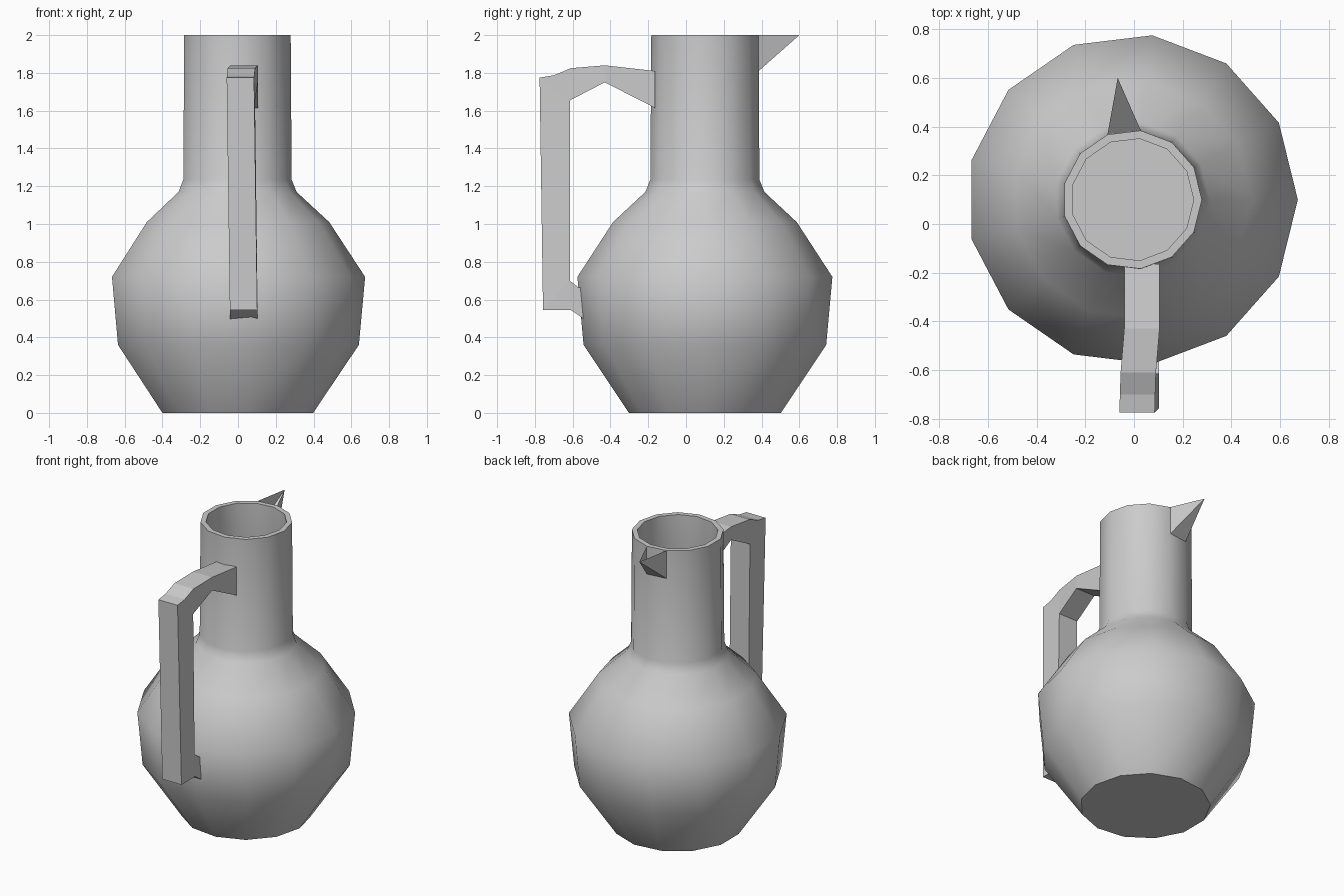
import bpy, bmesh
from math import cos, sin, radians, pi

if "Cube" in bpy.data.objects:
    bpy.data.objects.remove(bpy.data.objects["Cube"])

SIDES, CX, CY = 13, -0.007, 0.10


def make(name, verts, faces, recalc=True, smooth=None):
    bm = bmesh.new()
    vs = [bm.verts.new(v) for v in verts]
    for f in faces:
        bm.faces.new([vs[i] for i in f])
    if recalc:
        bmesh.ops.recalc_face_normals(bm, faces=bm.faces)
    me = bpy.data.meshes.new(name)
    bm.to_mesh(me)
    bm.free()
    ob = bpy.data.objects.new(name, me)
    bpy.context.collection.objects.link(ob)
    if smooth:
        me.shade_smooth()
        me.set_sharp_from_angle(angle=radians(smooth))
    return ob


def ring_point(r, k, z):
    a = 2 * pi * k / SIDES
    return (CX + r * cos(a), CY + r * sin(a), z)


# Vessel: outer profile up, over the rim, down the inside
profile = [(0.405, 0), (0.647, 0.36), (0.68, 0.72), (0.49, 1.01), (0.317, 1.17),
           (0.291, 1.235), (0.286, 2.0), (0.252, 2.0), (0.255, 1.22), (0.285, 1.15),
           (0.455, 0.99), (0.645, 0.71), (0.615, 0.37), (0.385, 0.035)]
verts = [ring_point(r, k, z) for r, z in profile for k in range(SIDES)]
faces = []
for i in range(len(profile) - 1):
    for k in range(SIDES):
        n = (k + 1) % SIDES
        faces.append((i * SIDES + k, i * SIDES + n, (i + 1) * SIDES + n, (i + 1) * SIDES + k))
faces.append(range(SIDES))
faces.append(range((len(profile) - 1) * SIDES, len(profile) * SIDES))
make("jug_body", verts, faces, smooth=50)

# Handle: side outline cut into strips between outer and inner edges
# each point: y, z, left x (width is constant)
outer = [(-0.165, 1.81, -0.04), (-0.43, 1.84, -0.04), (-0.61, 1.825, -0.055),
         (-0.70, 1.787, -0.058), (-0.775, 1.775, -0.06), (-0.757, 0.545, -0.043),
         (-0.61, 0.545, -0.043), (-0.53, 0.49, -0.043)]
inner = [(-0.165, 1.615, -0.04), (-0.43, 1.75, -0.04), (-0.613, 1.655, -0.055),
         (-0.615, 0.70, -0.043), (-0.57, 0.665, -0.043), (-0.53, 0.66, -0.043)]
WIDTH = 0.145
pts = outer + inner
n, m = len(pts), len(outer)
verts = [(x, y, z) for y, z, x in pts] + [(x + WIDTH, y, z) for y, z, x in pts]
sides = [(0, 1, m + 1, m), (1, 2, m + 2, m + 1), (2, 3, m + 2), (3, 4, m + 2),
         (4, 5, m + 3, m + 2), (5, 6, m + 4, m + 3), (6, 7, m + 5, m + 4)]
faces = sides + [tuple(i + n for i in f) for f in sides]
loop = list(range(m)) + list(range(n - 1, m - 1, -1))
for a, b in zip(loop, loop[1:] + loop[:1]):
    faces.append((a, b, b + n, a + n))
make("handle", verts, faces)

# Spout: open-topped pointed lip growing from one side of the neck
verts = [ring_point(0.287, 3, 2.0), ring_point(0.287, 4, 2.0),
         ring_point(0.287, 4, 1.81), ring_point(0.287, 3, 1.81), (-0.067, 0.60, 2.0)]
make("spout", verts, [(0, 4, 3), (1, 2, 4), (2, 3, 4)], recalc=False)
for p in bpy.data.objects["spout"].data.polygons:
    assert p.area > 0
